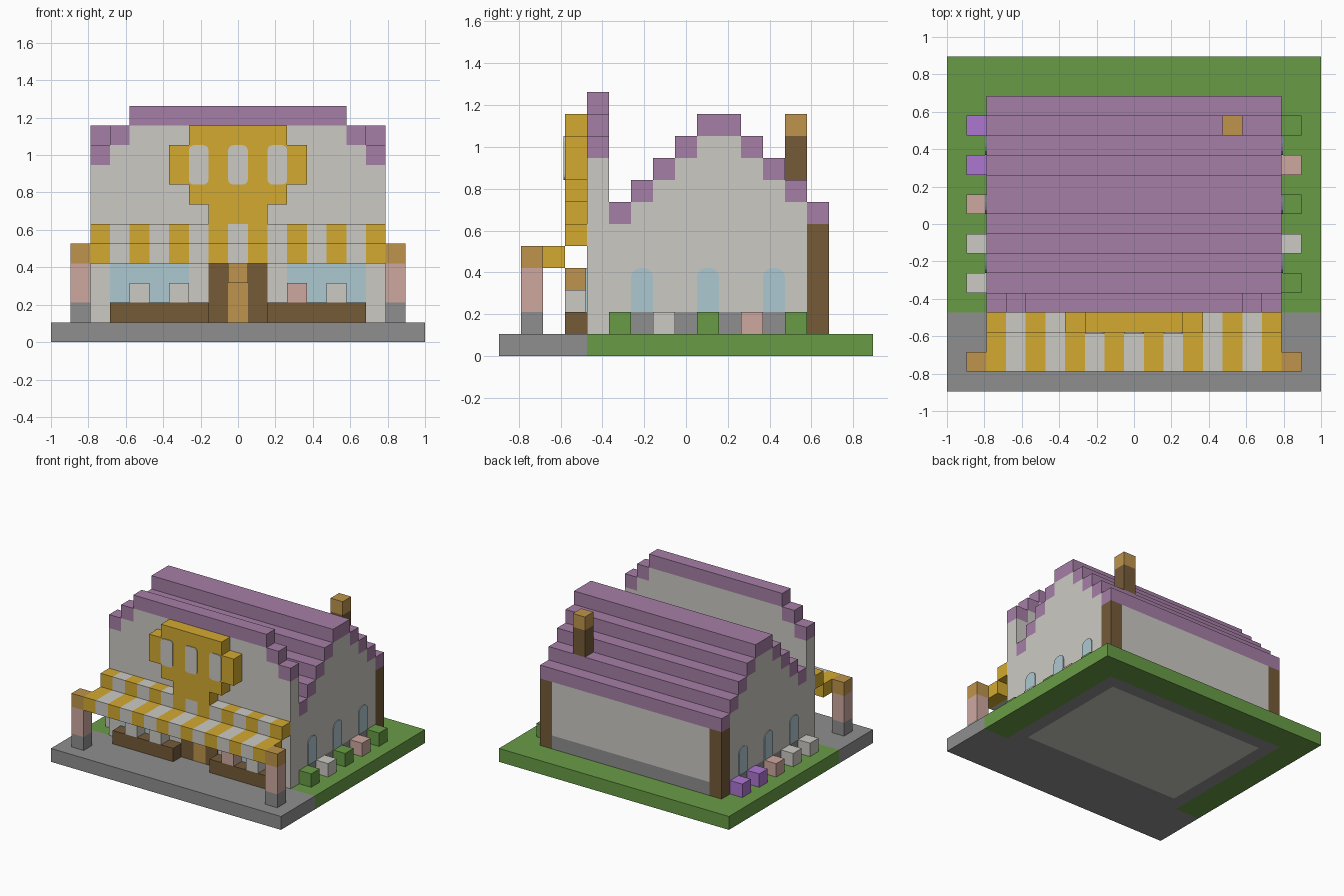
import bpy, bmesh
from mathutils import Vector

if "Cube" in bpy.data.objects:
    bpy.data.objects.remove(bpy.data.objects["Cube"])

U = 2 / 19                       # one block
THIN = 0.006                     # thickness of painted plates
L, R = 2, 16                     # first and last block column of the house
MID = 9                          # centre column


def srgb(c):
    c /= 255
    return c / 12.92 if c < 0.04 else ((c + 0.055) / 1.055) ** 2.4


def material(name, *rgb):
    m = bpy.data.materials.new(name)
    col = [srgb(c) for c in rgb] + [1]
    m.use_nodes = True
    m.diffuse_color = col
    m.node_tree.nodes["Principled BSDF"].inputs["Base Color"].default_value = col
    return m


WHITE = material("plaster white", 204, 202, 196)
GOLD = material("awning gold", 211, 170, 48)
PURPLE = material("roof purple", 166, 127, 166)
GREY = material("stone grey", 143, 143, 143)
GREEN = material("grass green", 105, 156, 70)
BROWN = material("dark wood", 117, 91, 57)
TAN = material("light wood", 191, 148, 76)
PINK = material("soft pink", 206, 168, 160)
BLUE = material("glass blue", 174, 200, 209)
VIOLET = material("bright violet", 173, 118, 209)


def corner(i, j, k):
    """Lower corner of block (i, j, k) in model space."""
    return Vector(((i - 9.5) * U, (j - 8.5) * U, k * U))


def add_box(bm, lo, hi):
    verts = bmesh.ops.create_cube(bm, size=1)["verts"]
    for v in verts:
        v.co = Vector([lo[a] if v.co[a] < 0 else hi[a] for a in range(3)])


def finish(bm, name, mat):
    mesh = bpy.data.meshes.new(name)
    bm.to_mesh(mesh)
    bm.free()
    mesh.materials.append(mat)
    obj = bpy.data.objects.new(name, mesh)
    bpy.context.collection.objects.link(obj)


def part(name, mat, *spans):
    """Blocks from inclusive column, row and level ranges."""
    bm = bmesh.new()
    for (i0, i1), (j0, j1), (k0, k1) in spans:
        add_box(bm, corner(i0, j0, k0), corner(i1 + 1, j1 + 1, k1 + 1))
    finish(bm, name, mat)


def plate(name, mat, axis, pos, out, cols, levels, top=0, bottom=0):
    """Thin plate on a wall; top and bottom give the corner rounding."""
    other = 1 - axis
    lo, hi = Vector(), Vector()
    lo[axis], hi[axis] = sorted((pos, pos + out * THIN))
    lo[other], hi[other] = corner(cols[0], cols[0], 0)[other], corner(cols[1] + 1, cols[1] + 1, 0)[other]
    lo.z, hi.z = levels[0] * U, (levels[1] + 1) * U
    bm = bmesh.new()
    add_box(bm, lo, hi)
    for amount, z in ((top, hi.z), (bottom, lo.z)):
        edges = [e for e in bm.edges
                 if all(abs(v.co.z - z) < 1e-4 for v in e.verts)
                 and abs(e.verts[0].co[other] - e.verts[1].co[other]) < 1e-4]
        if amount:
            bmesh.ops.bevel(bm, geom=edges, offset=amount, segments=3, profile=0.5, affect='EDGES')
    finish(bm, name, mat)


def one(n):
    return (n, n)


def both(i):
    """A column and its mirror image."""
    return (i, 2 * MID - i)


# Ground slab: paving, lawn, foundation ring and inner floor
part("front_paving", GREY, ((0, 18), (0, 3), (0, 0)))
part("lawn", GREEN, ((0, L - 1), (4, 16), (0, 0)), ((R + 1, 18), (4, 16), (0, 0)),
     ((L, R), (15, 16), (0, 0)))
part("foundation", GREY, ((L, R), one(4), (0, 0)), ((L, R), one(14), (0, 0)),
     *[(one(i), (5, 13), (0, 0)) for i in (L, R)])
part("floor", WHITE, ((L + 1, R - 1), (5, 13), (0, 0)))

# Stepped roof, one row of blocks per step
roof = {j: 6 + min(j - 5, 14 - j, 4) for j in range(5, 15)}
part("roof", PURPLE, *[((L, R), one(j), one(k)) for j, k in roof.items()])

# Gable walls following the roof, with a stone footing
part("gable_walls", WHITE,
     *[(one(i), one(j), (2, roof[j] - 1)) for i in (L, R) for j in range(5, 14)])
part("gable_footings", GREY, *[(one(i), (5, 13), one(1)) for i in (L, R)])

# Back wall and corner posts
part("back_wall", WHITE, ((L + 1, R - 1), one(14), (2, 5)))
part("back_footing", GREY, ((L + 1, R - 1), one(14), one(1)))
part("back_posts", BROWN, *[(one(i), one(14), (1, 5)) for i in (L, R)])

# Front facade with stepped parapet
part("facade", WHITE, ((L, R), one(4), (1, 8)), ((L + 1, R - 1), one(4), one(9)),
     ((L + 2, R - 2), one(4), one(10)))
part("parapet", PURPLE, ((L + 2, R - 2), one(4), one(11)),
     *[(one(i), one(4), one(9)) for i in both(L)],
     *[(one(i), one(4), one(10)) for i in both(L + 1)])

# Arched side windows
for side, col, out in (("left", R + 1, 1), ("right", L, -1)):
    for j in (6, 9, 12):
        plate(side + "_window", BLUE, 0, corner(col, 0, 0).x, out, one(j), (2, 3), top=0.4 * U)

# Shop windows, door and door frame
wall_y = corner(0, 4, 0).y
for cols in ((3, 6), (12, 15)):
    plate("shop_window", BLUE, 1, wall_y, -1, cols, (2, 3))
for i in both(MID - 1):
    plate("door_frame", BROWN, 1, wall_y, -1, one(i), (1, 3))
plate("door", TAN, 1, wall_y, -1, one(MID), (1, 3))
part("door_hood", TAN, (one(MID), one(3), one(3)))

# Flower boxes and their flowers
part("flower_boxes", BROWN, ((3, 7), one(3), one(1)), ((11, 15), one(3), one(1)))
for i, mat in ((4, WHITE), (6, WHITE), (12, PINK), (14, WHITE)):
    part("box_flower", mat, (one(i), one(3), one(2)))

# Striped awning in two steps
for name, mat, start in (("awning_gold", GOLD, L), ("awning_white", WHITE, L + 1)):
    part(name, mat, *[s for i in range(start, R + 1, 2)
                      for s in ((one(i), (1, 2), one(4)), (one(i), one(3), one(5)))])

# Awning posts
for i in both(1):
    part("post_base", GREY, (one(i), one(1), one(1)))
    part("post_shaft", PINK, (one(i), one(1), (2, 3)))
    part("post_cap", TAN, (one(i), one(1), one(4)))

# Cup-shaped sign with three pale marks
part("sign", GOLD, *[((MID - w, MID + w), one(3), levels) for w, levels in
                     ((1, (6, 6)), (2, (7, 7)), (3, (8, 9)), (2, (10, 10)))])
for i in (MID - 2, MID, MID + 2):
    plate("sign_mark", WHITE, 1, corner(0, 3, 0).y, -1, one(i), (8, 9), 0.25 * U, 0.25 * U)

# Chimney
part("chimney", BROWN, (one(14), one(13), (8, 9)))
part("chimney_cap", TAN, (one(14), one(13), one(10)))

# Flower cubes along both sides, front to back
for i, mats in ((R + 1, (GREEN, WHITE, GREEN, PINK, GREEN)),
                (L - 1, (WHITE, WHITE, PINK, VIOLET, VIOLET))):
    for n, mat in enumerate(mats):
        part("garden_cube", mat, (one(i), one(5 + 2 * n), one(1)))
